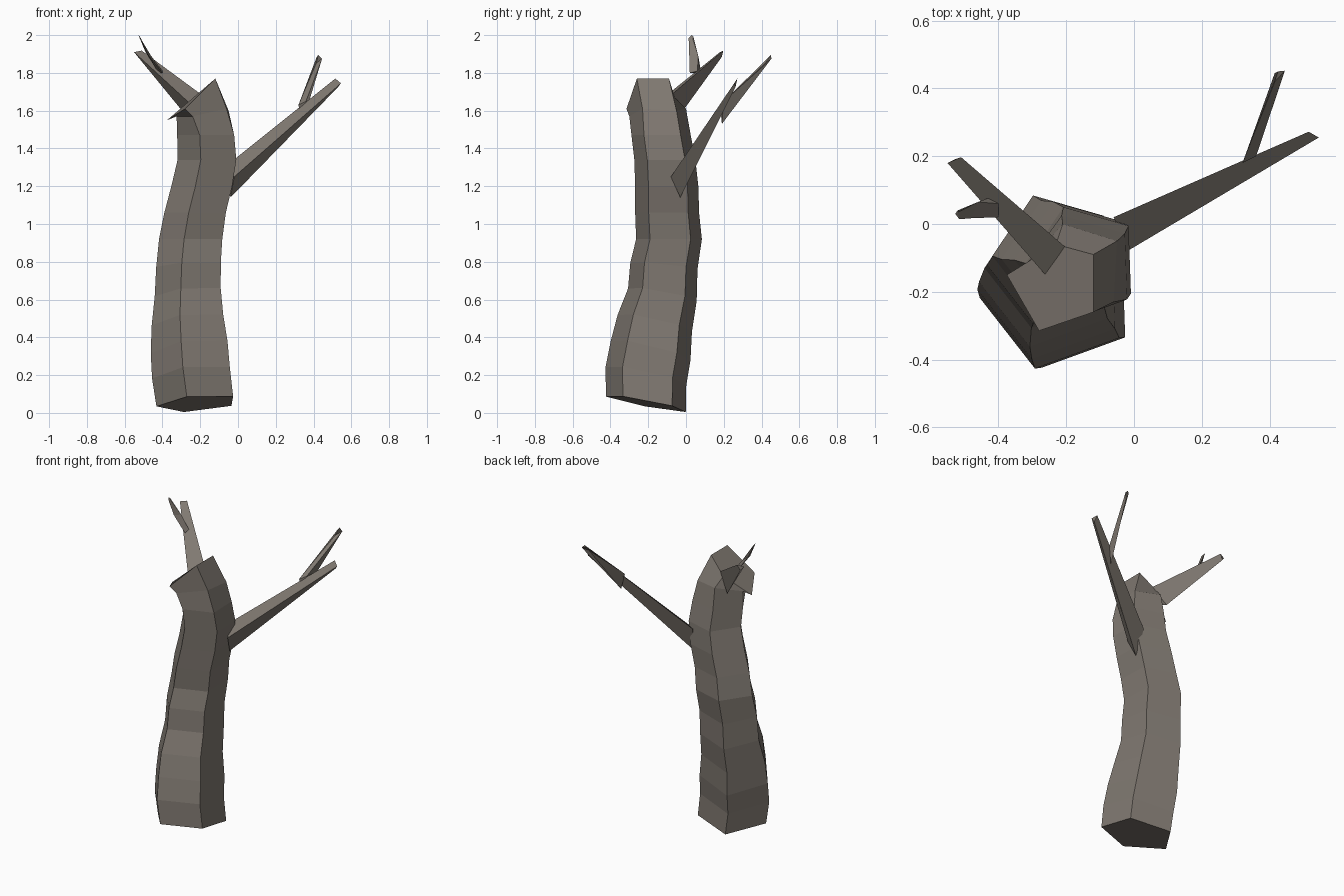
import bpy
import bmesh
from math import cos, sin, radians

cube = bpy.data.objects.get("Cube")
if cube:
    bpy.data.objects.remove(cube, do_unlink=True)

BARK = (0.215, 0.19, 0.165, 1.0)
bark = bpy.data.materials.new("grey_brown_bark")
bark.use_nodes = True
bark.diffuse_color = BARK
shader = bark.node_tree.nodes["Principled BSDF"]
shader.inputs["Base Color"].default_value = BARK
shader.inputs["Roughness"].default_value = 0.9


def loft(name, rings):
    """Skin a list of equal-sided rings into one closed, flat-shaded solid."""
    bm = bmesh.new()
    loops = [[bm.verts.new(point) for point in ring] for ring in rings]
    sides = len(loops[0])
    for lower, upper in zip(loops, loops[1:]):
        for i in range(sides):
            j = (i + 1) % sides
            bm.faces.new((lower[i], lower[j], upper[j], upper[i]))
    bm.faces.new(loops[0][::-1])
    bm.faces.new(loops[-1])
    bmesh.ops.recalc_face_normals(bm, faces=bm.faces)
    mesh = bpy.data.meshes.new(name)
    bm.to_mesh(mesh)
    bm.free()
    mesh.materials.append(bark)
    obj = bpy.data.objects.new(name, mesh)
    bpy.context.collection.objects.link(obj)
    return obj


def trunk_ring(x, y, z, radius, tilt):
    """Five-sided ring whose front edge is raised by the tilt."""
    points = []
    for corner in range(5):
        angle = radians(-106 + 72 * corner)
        dx, dy = radius * cos(angle), radius * sin(angle)
        points.append((x + dx, y + dy, z - tilt * dy + tilt * dx * 0.4))
    return points


# Leaning trunk: centre x, centre y, height, radius, tilt
trunk_path = [
    (-.21, -.21, .05, .222, .19),
    (-.23, -.21, .2, .225, .22),
    (-.24, -.185, .335, .222, .24),
    (-.25, -.163, .48, .207, .22),
    (-.25, -.123, .63, .191, .18),
    (-.246, -.115, .78, .187, .1),
    (-.235, -.088, .92, .183, 0),
    (-.212, -.098, 1.06, .178, 0),
    (-.177, -.1, 1.2, .176, 0),
    (-.15, -.11, 1.34, .17, 0),
    (-.157, -.13, 1.47, .165, 0),
]
trunk_rings = [trunk_ring(*row) for row in trunk_path]

# Broken top: shoulder ring, then the slanted overhanging cap
trunk_rings.append([(-.24, -.3, 1.57), (-.06, -.23, 1.61), (-.05, -.05, 1.6),
                    (-.21, 0, 1.61), (-.325, -.13, 1.57)])
trunk_rings.append([(-.28, -.315, 1.61), (-.12, -.26, 1.77), (-.12, -.09, 1.77),
                    (-.23, -.06, 1.67), (-.375, -.15, 1.55)])
loft("trunk", trunk_rings)

# Three-sided branches tapering from the trunk: front, back, lower corners
loft("left_branch", [
    [(-.02, -.08, 1.25), (-.06, .02, 1.31), (-.04, -.03, 1.14)],
    [(.545, .255, 1.745), (.515, .272, 1.77), (.53, .262, 1.725)],
])
loft("left_twig", [
    [(.32, .18, 1.63), (.36, .2, 1.65), (.34, .19, 1.53)],
    [(.415, .445, 1.88), (.445, .452, 1.875), (.425, .45, 1.895)],
])
loft("right_branch", [
    [(-.235, -.18, 1.62), (-.2, -.07, 1.69), (-.28, -.03, 1.58)],
    [(-.55, .18, 1.91), (-.51, .197, 1.918), (-.53, .19, 1.885)],
])

# Kinked twig on the right branch
loft("right_twig", [
    [(-.4, .02, 1.8), (-.4, .06, 1.81), (-.42, .08, 1.8)],
    [(-.48, .017, 1.9), (-.46, .065, 1.89), (-.49, .05, 1.91)],
    [(-.515, .014, 1.985), (-.52, .04, 1.99), (-.527, .03, 2.0)],
])
